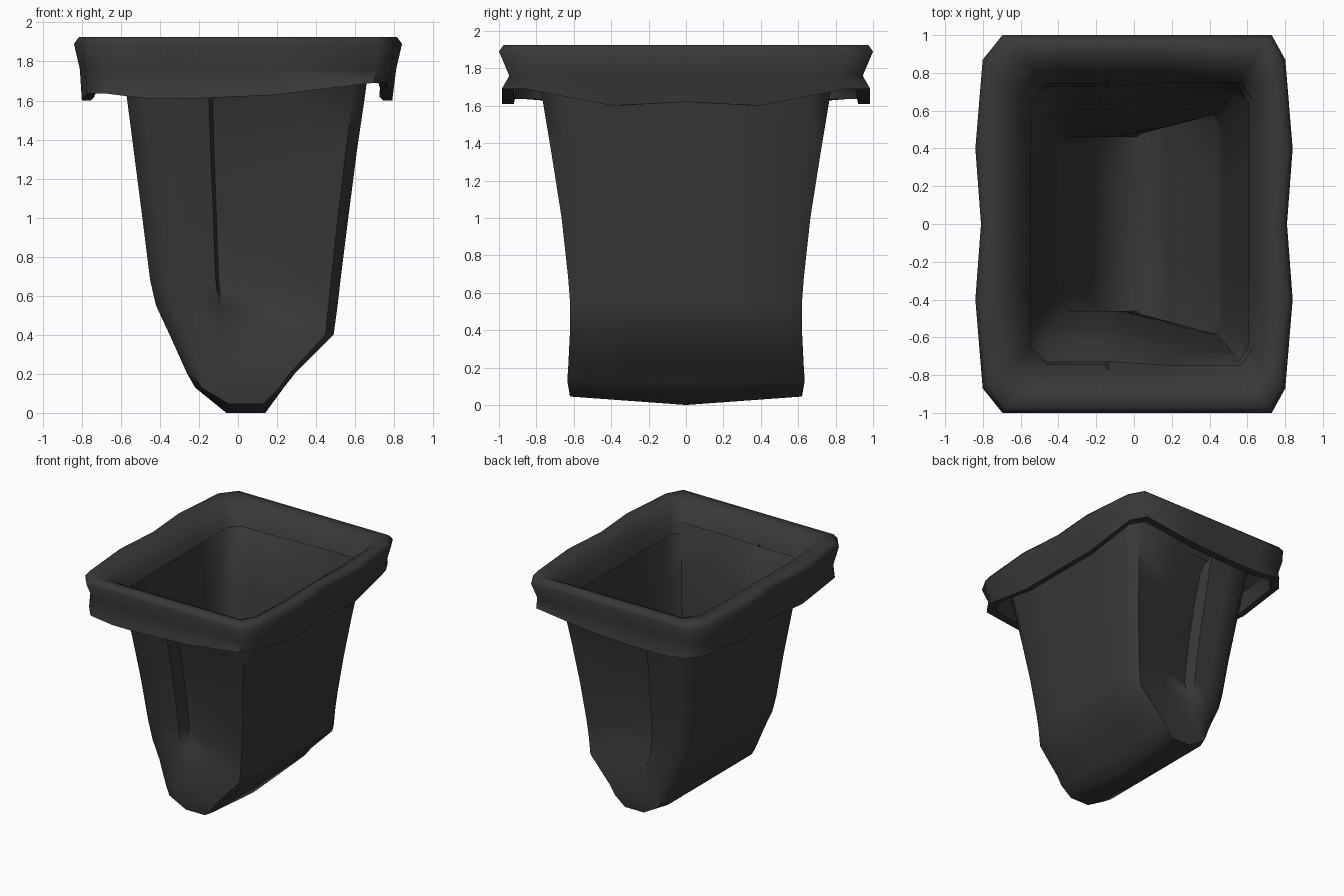
import bpy, bmesh, math

if "Cube" in bpy.data.objects:
    bpy.data.objects.remove(bpy.data.objects["Cube"])

mat = bpy.data.materials.new("dark_grey")
mat.diffuse_color = (0.04, 0.04, 0.04, 1)
mat.use_nodes = True
mat.node_tree.nodes["Principled BSDF"].inputs["Base Color"].default_value = mat.diffuse_color


def ring(xl, xr, h, d1=0.0, d2=0.0, wave=0.0, fill=False):
    """Closed outline, mirrored in y; d1/d2 press a groove into front and back.
    fill presses the whole left part in as well (for the lining)."""
    w = xr - xl
    p = d1 if fill else 0
    half = [(xl, 0), (xl - wave, -.4 * h),
            (xl + wave * .3, max(-.87 * h, -h + p + .06)),
            (xl + .07 * w, -h + p), (xl + .2 * w, -h + p),
            (xl + .345 * w, -h + max(p, d1 * .12)),
            (xl + .36 * w, -h + d1), (xl + .62 * w, -h + d2),
            (xr - .05 * w, -h), (xr - wave * .3, -.87 * h),
            (xr + wave, -.4 * h), (xr, 0)]
    return half + [(x, -y) for x, y in half[-2:0:-1]]


def loft(name, rings, cap=None, closed=False):
    bm = bmesh.new()
    rows = [[bm.verts.new(p) for p in r] for r in rings]
    n = len(rows[0])
    pairs = list(zip(rows, rows[1:]))
    if closed:
        pairs.append((rows[-1], rows[0]))
    for a, b in pairs:
        for i in range(n):
            j = (i + 1) % n
            bm.faces.new((a[i], a[j], b[j], b[i]))
    if cap:
        c = bm.verts.new(cap)
        for i in range(n):
            bm.faces.new((rows[-1][i], rows[-1][(i + 1) % n], c))
    bmesh.ops.recalc_face_normals(bm, faces=bm.faces[:])
    me = bpy.data.meshes.new(name)
    bm.to_mesh(me)
    bm.free()
    me.materials.append(mat)
    ob = bpy.data.objects.new(name, me)
    bpy.context.collection.objects.link(ob)
    bpy.ops.object.select_all(action='DESELECT')
    ob.select_set(True)
    bpy.context.view_layer.objects.active = ob
    bpy.ops.object.shade_smooth_by_angle(angle=math.radians(62))
    return ob


# Tub sections: z, left x, right x, half depth, groove depth, groove mid depth
levels = [(1.78, -.59, .67, .79, .02, .0),
          (1.62, -.57, .65, .765, .11, .05),
          (1.35, -.535, .61, .72, .13, .065),
          (1.00, -.49, .565, .665, .13, .07),
          (.68, -.45, .525, .63, .13, .07),
          (.55, -.42, .51, .62, .05, .07),
          (.40, -.35, .49, .62, 0, .01),
          (.20, -.26, .29, .63, 0, 0),
          (.13, -.22, .235, .635, 0, 0),
          (0, -.06, .14, .62, 0, 0)]


def tub(inset, lift, fill):
    out = []
    for z, xl, xr, h, d1, d2 in levels:
        bow = .045 if z < .1 else 0
        s = inset * (.4 if z < .1 else 1)
        k = lift * (1 - z / 1.78)
        if fill and z < .6:
            d1, d2 = .12, .07
        out.append([(x, y, z + k + bow * abs(y) / h)
                    for x, y in ring(xl + s, xr - s, h - inset, d1, d2, fill=fill)])
    return out


# Outer wall and inner lining of the wedge-shaped tub
loft("outer_body", tub(0, 0, False), cap=(.04, 0, 0))
loft("inner_lining", tub(.04, .06, True), cap=(.04, 0, .06))


def skirt_z(x, y):
    """Lower edge of the rim skirt: raised at the right corners, wavy elsewhere."""
    if x > .55 and abs(y) > .7:
        return 1.69
    if abs(y) > .7:
        return 1.635 if x < -.5 else 1.61 + max(0, x) * .1
    return 1.62 - .02 * (abs(y) > .2)


# Rolled rim with hanging skirt: left x, right x, half depth, z (None = skirt edge), wave
profile = [(-.545, .605, .74, 1.70, 0), (-.59, .64, .79, 1.82, 0),
           (-.65, .685, .85, 1.895, .01), (-.72, .73, .91, 1.925, .02),
           (-.785, .785, .975, 1.925, .03), (-.81, .81, 1.0, 1.89, .03),
           (-.79, .79, .945, 1.76, .02), (-.78, .77, .985, None, .02),
           (-.735, .725, .92, None, .02), (-.73, .73, .89, 1.77, .02),
           (-.63, .68, .82, 1.82, 0)]
rim = []
for xl, xr, h, z, wave in profile:
    rim.append([(x, y, skirt_z(x, y) if z is None else z)
                for x, y in ring(xl, xr, h, wave=wave)])
loft("rim", rim, closed=True)
